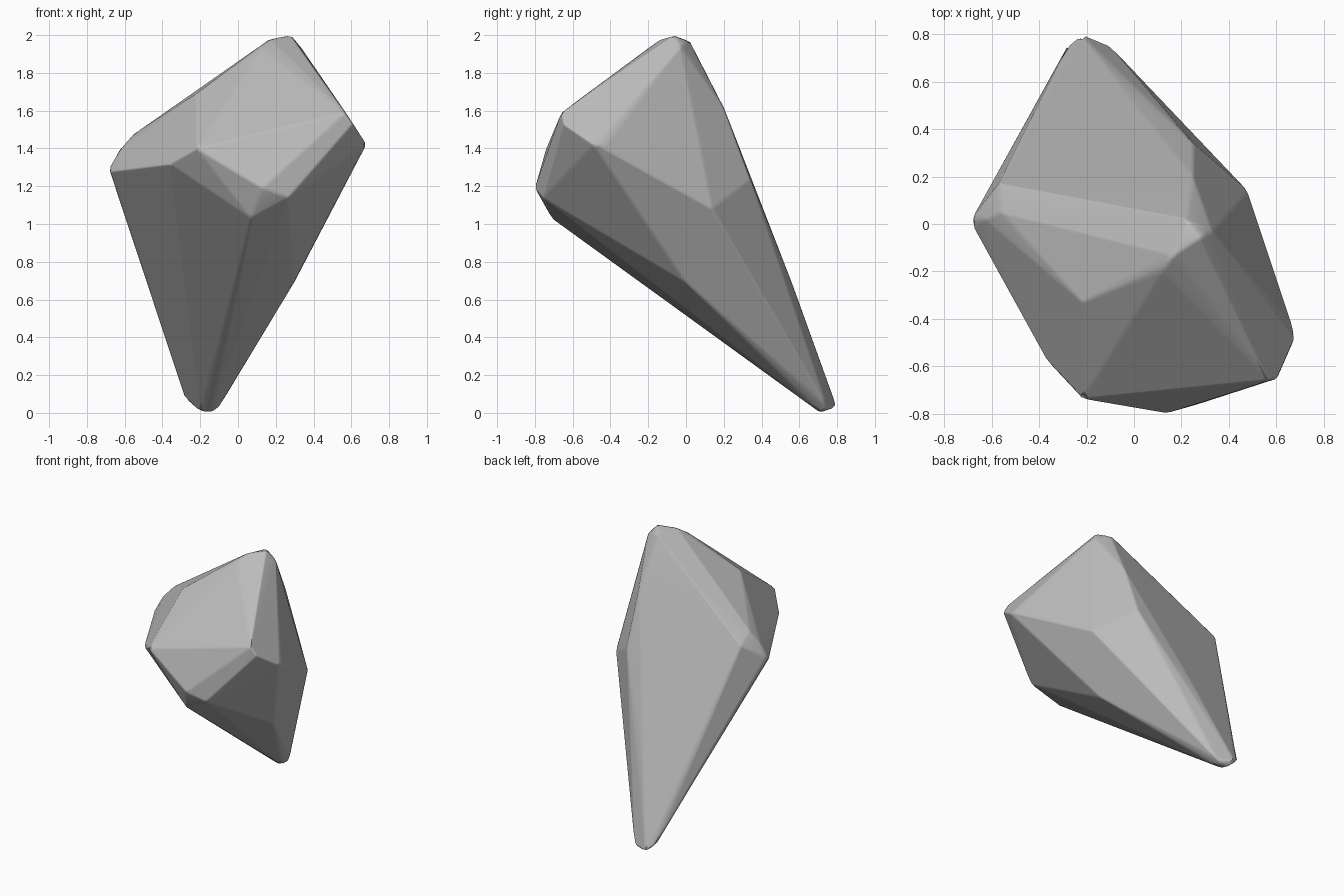
import bpy
import bmesh
from math import radians

default_cube = bpy.data.objects.get("Cube")
if default_cube:
    bpy.data.objects.remove(default_cube, do_unlink=True)


def make_material(name, colour):
    material = bpy.data.materials.new(name)
    material.use_nodes = True
    material.diffuse_color = colour
    shader = material.node_tree.nodes["Principled BSDF"]
    shader.inputs["Base Color"].default_value = colour
    shader.inputs["Roughness"].default_value = 0.9
    return material


# Corners of the boulder, grouped by the region they shape
corners = {
    "pointed foot": [
        (-.22, .8, .03), (-.28, .75, .08), (-.2, .71, .01),
        (-.14, .71, 0), (-.1, .75, .03)],
    "crown": [
        (.28, -.06, 2), (.17, -.13, 1.98), (.22, .02, 1.97),
        (.33, -.03, 1.94), (.12, -.2, 1.93)],
    "left brow": [
        (.57, -.66, 1.59), (.61, -.65, 1.53),
        (.68, -.49, 1.42), (.67, -.43, 1.41)],
    "left flank": [(.48, .14, 1.08), (.3, 0, .69)],
    "back ridge": [(.25, .2, 1.62), (.25, .34, 1.24), (-.05, .58, .64)],
    "chin": [(.13, -.8, 1.19), (.27, -.76, 1.14), (.07, -.71, 1.03)],
    "right brow": [
        (-.22, -.74, 1.4), (-.36, -.59, 1.32), (-.22, -.33, 1.69)],
    "right shoulder": [
        (-.68, -.01, 1.28), (-.68, .03, 1.3), (-.63, .02, 1.39),
        (-.56, .05, 1.47), (-.57, .17, 1.41)],
}


def build_boulder(name, regions, material):
    # Wrap the corners in a faceted shell and merge its flat areas
    shell = bmesh.new()
    for points in regions.values():
        for point in points:
            shell.verts.new(point)
    hull = bmesh.ops.convex_hull(shell, input=shell.verts[:])
    unused = {item for key in ("geom_interior", "geom_unused") for item in hull[key]
              if isinstance(item, bmesh.types.BMVert)}
    bmesh.ops.delete(shell, geom=list(unused), context="VERTS")
    bmesh.ops.dissolve_limit(shell, angle_limit=radians(3),
                             verts=shell.verts[:], edges=shell.edges[:])
    bmesh.ops.recalc_face_normals(shell, faces=shell.faces[:])

    mesh = bpy.data.meshes.new(name)
    shell.to_mesh(mesh)
    shell.free()
    mesh.materials.append(material)
    boulder = bpy.data.objects.new(name, mesh)
    bpy.context.collection.objects.link(boulder)
    mesh.shade_smooth()

    # Worn edges between the broad flat facets
    bevel = boulder.modifiers.new("worn edges", "BEVEL")
    bevel.width = 0.012
    bevel.segments = 1
    bevel.limit_method = "ANGLE"
    bevel.angle_limit = radians(8)
    normals = boulder.modifiers.new("flat facets", "WEIGHTED_NORMAL")
    normals.weight = 100
    return boulder


stone = make_material("grey stone", (0.5, 0.5, 0.5, 1))
build_boulder("boulder", corners, stone)
